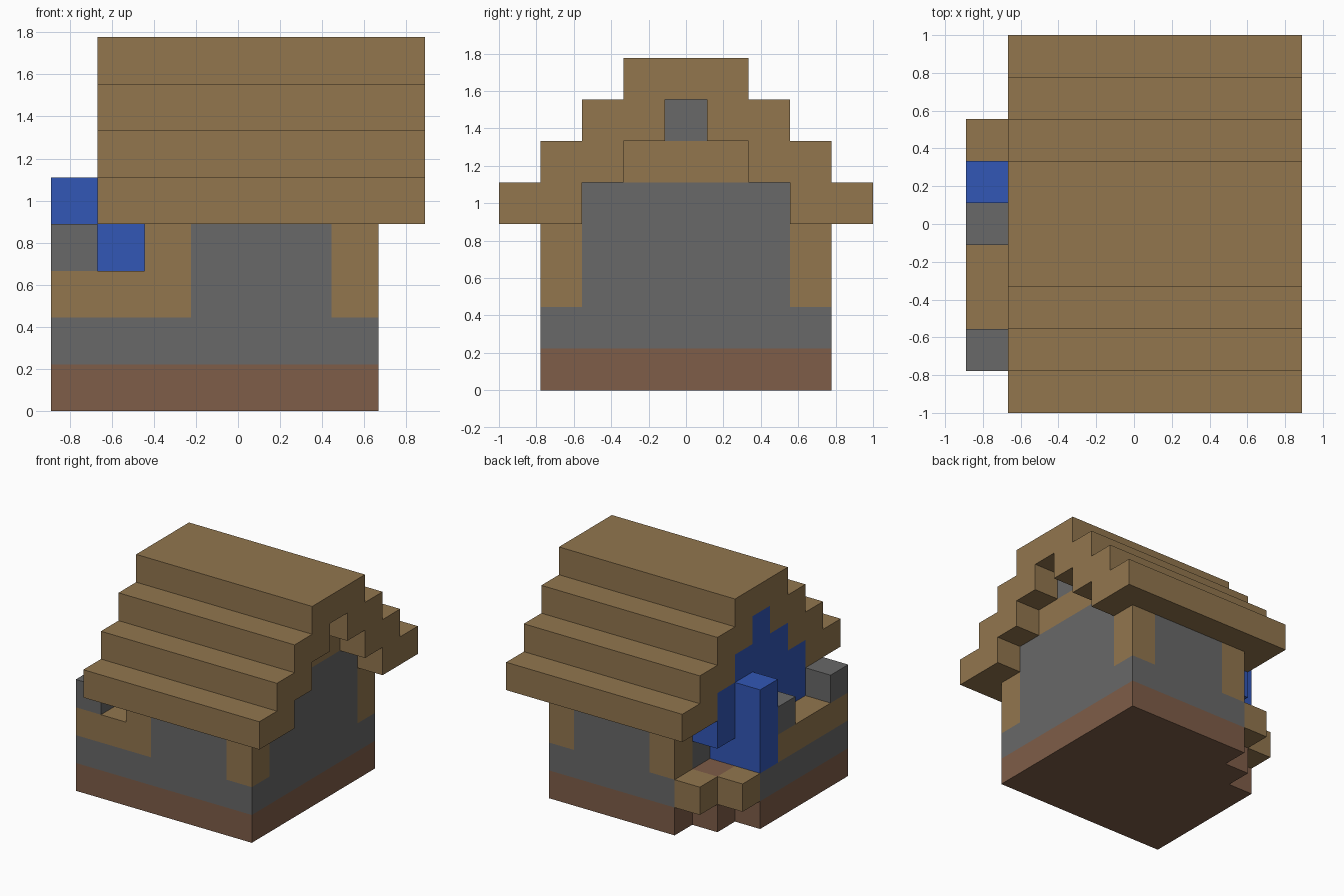
import bpy, bmesh
from mathutils import Vector

if "Cube" in bpy.data.objects:
    bpy.data.objects.remove(bpy.data.objects["Cube"], do_unlink=True)

U = 2 / 9                       # size of one block
ORIGIN = Vector((4, 4.5, 0))    # block coordinates of the world origin


def material(name, rgb):
    m = bpy.data.materials.new(name)
    m.use_nodes = True
    colour = (*rgb, 1)
    m.diffuse_color = colour
    bsdf = m.node_tree.nodes["Principled BSDF"]
    bsdf.inputs["Base Color"].default_value = colour
    bsdf.inputs["Roughness"].default_value = 0.9
    return m


wood = material("wood brown", (0.287, 0.181, 0.076))
stone = material("stone grey", (0.138, 0.138, 0.138))
clay = material("clay brown", (0.209, 0.109, 0.065))
blue = material("deep blue", (0.032, 0.095, 0.468))

blocks = {}    # block position -> part name
parts = {}     # part name -> material


def part(name, mat, *boxes):
    """Fill boxes given as (x0, x1, y0, y1, z0, z1); later parts replace earlier ones."""
    parts[name] = mat
    for x0, x1, y0, y1, z0, z1 in boxes:
        for x in range(x0, x1):
            for y in range(y0, y1):
                for z in range(z0, z1):
                    blocks[x, y, z] = name


def gable(x0, x1):
    """Stepped triangle that fits under the roof."""
    return [(x0, x1, 2 + i, 7 - i, 4 + i, 5 + i) for i in range(3)]


# Ground layer with a stepped corner, and the stone course on it
part("foundation", clay, (2, 7, 1, 8, 0, 1), (1, 2, 1, 7, 0, 1), (0, 1, 1, 6, 0, 1))
part("threshold", clay, (1, 2, 6, 7, 1, 2))
part("stone_course", stone, (2, 7, 1, 8, 1, 2), (0, 2, 1, 6, 1, 2))

# Stone walls and gable
part("stone_walls", stone, (2, 7, 1, 8, 2, 4), *gable(2, 7))
part("gable_beam", wood, (6, 7, 3, 6, 5, 6))

# Timber posts and low rail
part("corner_posts", wood, (6, 7, 1, 2, 2, 4), (6, 7, 7, 8, 2, 4),
     (2, 3, 7, 8, 2, 4), (2, 3, 1, 2, 2, 4))
part("low_rail", wood, (0, 1, 1, 5, 2, 3), (1, 3, 1, 2, 2, 3))
part("rail_blocks", stone, (0, 1, 1, 2, 3, 4), (0, 1, 4, 5, 3, 4))
part("corner_steps", wood, (1, 2, 7, 8, 1, 2), (0, 1, 6, 7, 1, 2))

# Blue end panel and pillar
part("blue_panel", blue, (1, 2, 2, 6, 2, 4), (1, 2, 6, 7, 3, 4), *gable(1, 2))
part("blue_pillar", blue, (0, 1, 5, 6, 2, 5))

# Stepped roof, mirrored about the ridge
part("roof", wood, (1, 8, 3, 6, 7, 8),
     *[(1, 8, i, i + 2, 4 + i, 5 + i) for i in range(3)],
     *[(1, 8, 7 - i, 9 - i, 4 + i, 5 + i) for i in range(3)])


def build(name, mat):
    """Skin the exposed sides of a part and merge them into large flat faces."""
    bm = bmesh.new()
    for cell in [c for c, owner in blocks.items() if owner == name]:
        centre = Vector(cell) + Vector((0.5, 0.5, 0.5))
        for axis in range(3):
            for sign in (-1, 1):
                n = Vector((0, 0, 0))
                n[axis] = sign
                if tuple(int(c + d) for c, d in zip(cell, n)) in blocks:
                    continue
                a = Vector((0, 0, 0))
                a[(axis + 1) % 3] = 0.5
                b = n.cross(a)
                mid = centre + n / 2
                corners = (mid - a - b, mid + a - b, mid + a + b, mid - a + b)
                bm.faces.new([bm.verts.new((p - ORIGIN) * U) for p in corners])
    bmesh.ops.remove_doubles(bm, verts=bm.verts, dist=0.001)
    bmesh.ops.dissolve_limit(bm, angle_limit=0.01, verts=bm.verts, edges=bm.edges)
    mesh = bpy.data.meshes.new(name)
    bm.to_mesh(mesh)
    bm.free()
    mesh.materials.append(mat)
    bpy.context.collection.objects.link(bpy.data.objects.new(name, mesh))


for name, mat in parts.items():
    build(name, mat)
